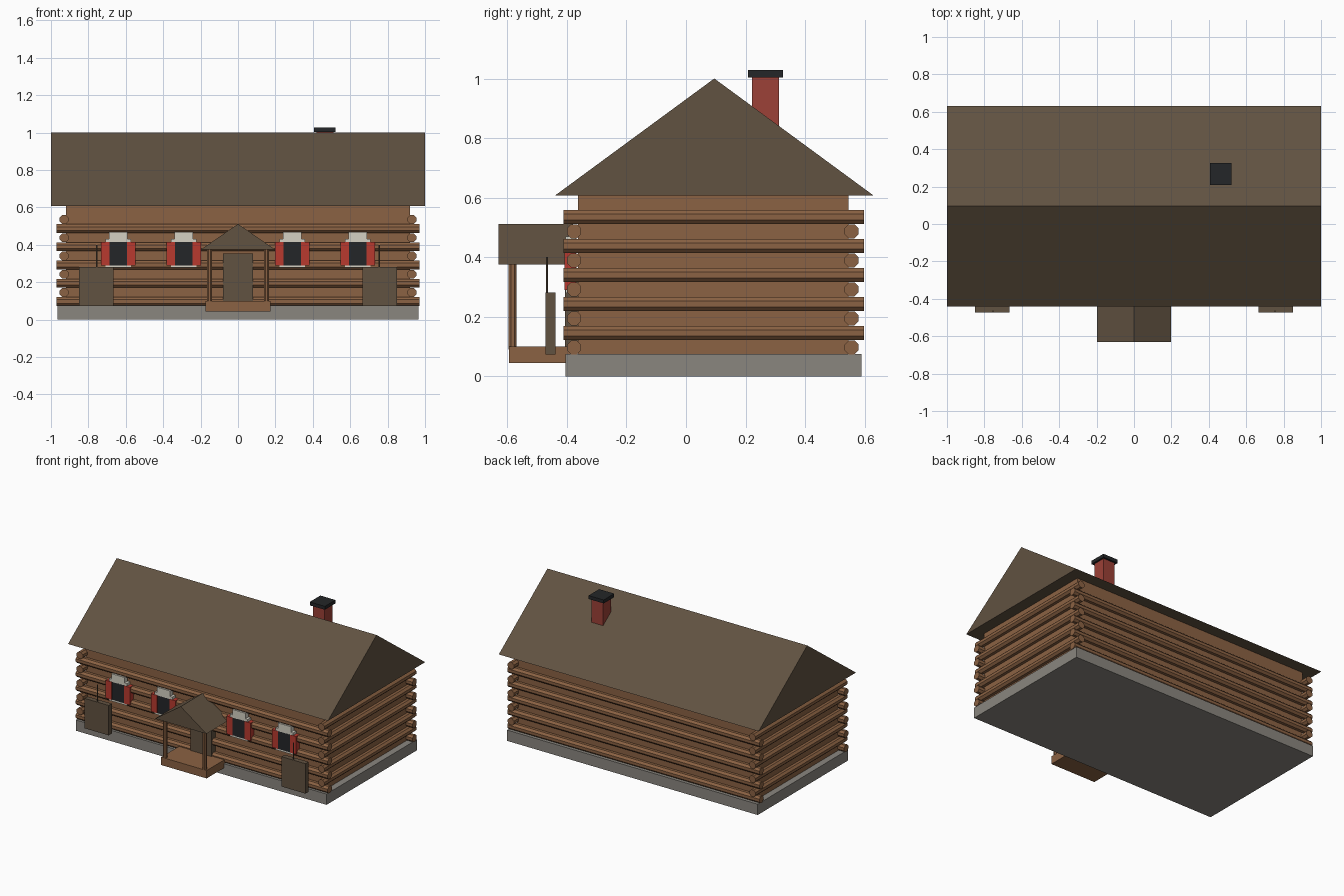
import bpy, bmesh, math
from mathutils import Matrix, Vector

if "Cube" in bpy.data.objects:
    bpy.data.objects.remove(bpy.data.objects["Cube"])


def srgb(r, g, b):
    lin = lambda c: c / 12.92 if c <= 0.04045 else ((c + 0.055) / 1.055) ** 2.4
    return (lin(r / 255), lin(g / 255), lin(b / 255), 1)


def material(name, *rgb):
    m = bpy.data.materials.new(name)
    m.diffuse_color = srgb(*rgb)
    m.use_nodes = True
    m.node_tree.nodes["Principled BSDF"].inputs["Base Color"].default_value = m.diffuse_color
    return m


WOOD = material("log brown", 139, 98, 67)
ROOF = material("shingle brown", 97, 82, 65)
STONE = material("foundation grey", 138, 134, 127)
RED = material("shutter red", 184, 58, 47)
BRICK = material("brick red", 156, 65, 55)
TRIM = material("trim grey", 213, 209, 196)
BLACK = material("glass black", 36, 38, 40)


def finish(name, bm, mat):
    bmesh.ops.recalc_face_normals(bm, faces=bm.faces)
    me = bpy.data.meshes.new(name)
    bm.to_mesh(me)
    bm.free()
    me.materials.append(mat)
    ob = bpy.data.objects.new(name, me)
    bpy.context.collection.objects.link(ob)
    return ob


def box(name, x, y, z, mat):
    """Box from (min, max) ranges on each axis."""
    bm = bmesh.new()
    bmesh.ops.create_cube(bm, size=1)
    for v in bm.verts:
        for i, (lo, hi) in enumerate((x, y, z)):
            v.co[i] = (lo + hi) / 2 + v.co[i] * (hi - lo)
    return finish(name, bm, mat)


def rod(name, start, end, radius, mat, sides=8):
    """Flat-sided cylinder between two points."""
    a, b = Vector(start), Vector(end)
    bm = bmesh.new()
    bmesh.ops.create_cone(bm, cap_ends=True, segments=sides, radius1=radius,
                          radius2=radius, depth=(b - a).length)
    spin = Matrix.Rotation(math.pi / sides, 4, 'Z')
    turn = (b - a).to_track_quat('Z', 'Y').to_matrix().to_4x4()
    bm.transform(Matrix.Translation((a + b) / 2) @ turn @ spin)
    return finish(name, bm, mat)


def prism(name, profile, offset, mat):
    """Extrude a closed profile along an offset."""
    bm = bmesh.new()
    face = bm.faces.new([bm.verts.new(p) for p in profile])
    ext = bmesh.ops.extrude_face_region(bm, geom=[face], use_keep_orig=True)
    verts = [g for g in ext["geom"] if isinstance(g, bmesh.types.BMVert)]
    bmesh.ops.translate(bm, verts=verts, vec=offset)
    return finish(name, bm, mat)


# Foundation and inner wall
box("foundation", (-0.965, 0.965), (-0.405, 0.59), (0, 0.075), STONE)
box("inner_wall", (-0.92, 0.92), (-0.362, 0.545), (0.07, 0.612), WOOD)

# Interlocking logs, alternating in height
for i in range(5):
    z = 0.097 + 0.0975 * i
    for side, y in (("front", -0.376), ("back", 0.556)):
        rod(f"{side}_log_{i + 1}", (-0.97, y, z), (0.97, y, z), 0.0255, WOOD)
    for side, x in (("left", -0.93), ("right", 0.93)):
        rod(f"{side}_log_{i + 1}", (x, -0.412, z + 0.0485),
            (x, 0.598, z + 0.0485), 0.0255, WOOD)

# Main roof and chimney
prism("main_roof", [(-1, -0.44, 0.607), (-1, 0.63, 0.607), (-1, 0.095, 1.0)],
      (2, 0, 0), ROOF)
box("chimney", (0.42, 0.51), (0.222, 0.312), (0.7, 1.005), BRICK)
box("chimney_cap", (0.406, 0.522), (0.209, 0.325), (1.004, 1.028), BLACK)

# Porch
box("porch_deck", (-0.175, 0.175), (-0.595, -0.37), (0.045, 0.1), WOOD)
for side, x in (("left", -0.152), ("right", 0.152)):
    rod(f"porch_post_{side}", (x, -0.582, 0.09), (x, -0.582, 0.385), 0.0145, WOOD)
prism("porch_roof", [(-0.198, -0.63, 0.375), (0.198, -0.63, 0.375), (0, -0.63, 0.512)],
      (0, 0.25, 0), ROOF)
box("door", (-0.08, 0.08), (-0.407, -0.36), (0.1, 0.355), ROOF)

# Windows with trim and shutters
for i, x in enumerate((-0.64, -0.29, 0.29, 0.64)):
    n = i + 1
    box(f"window_glass_{n}", (x - 0.05, x + 0.05), (-0.405, -0.37), (0.29, 0.415), BLACK)
    box(f"window_head_{n}", (x - 0.068, x + 0.068), (-0.405, -0.37), (0.413, 0.432), TRIM)
    box(f"window_crown_{n}", (x - 0.05, x + 0.05), (-0.405, -0.37), (0.432, 0.47), TRIM)
    box(f"window_sill_{n}", (x - 0.068, x + 0.068), (-0.405, -0.37), (0.279, 0.291), TRIM)
    for side, s in (("left", -1), ("right", 1)):
        xs = sorted((x + s * 0.047, x + s * 0.093))
        box(f"shutter_{side}_{n}", xs, (-0.408, -0.37), (0.29, 0.414), RED)

# Standing boards with thin rods beside the porch
for side, s in (("left", -1), ("right", 1)):
    box(f"board_{side}", sorted((s * 0.665, s * 0.85)), (-0.472, -0.438),
        (0.073, 0.281), ROOF)
    rod(f"board_rod_{side}", (s * 0.754, -0.466, 0.27), (s * 0.754, -0.466, 0.4),
        0.004, ROOF, 6)
